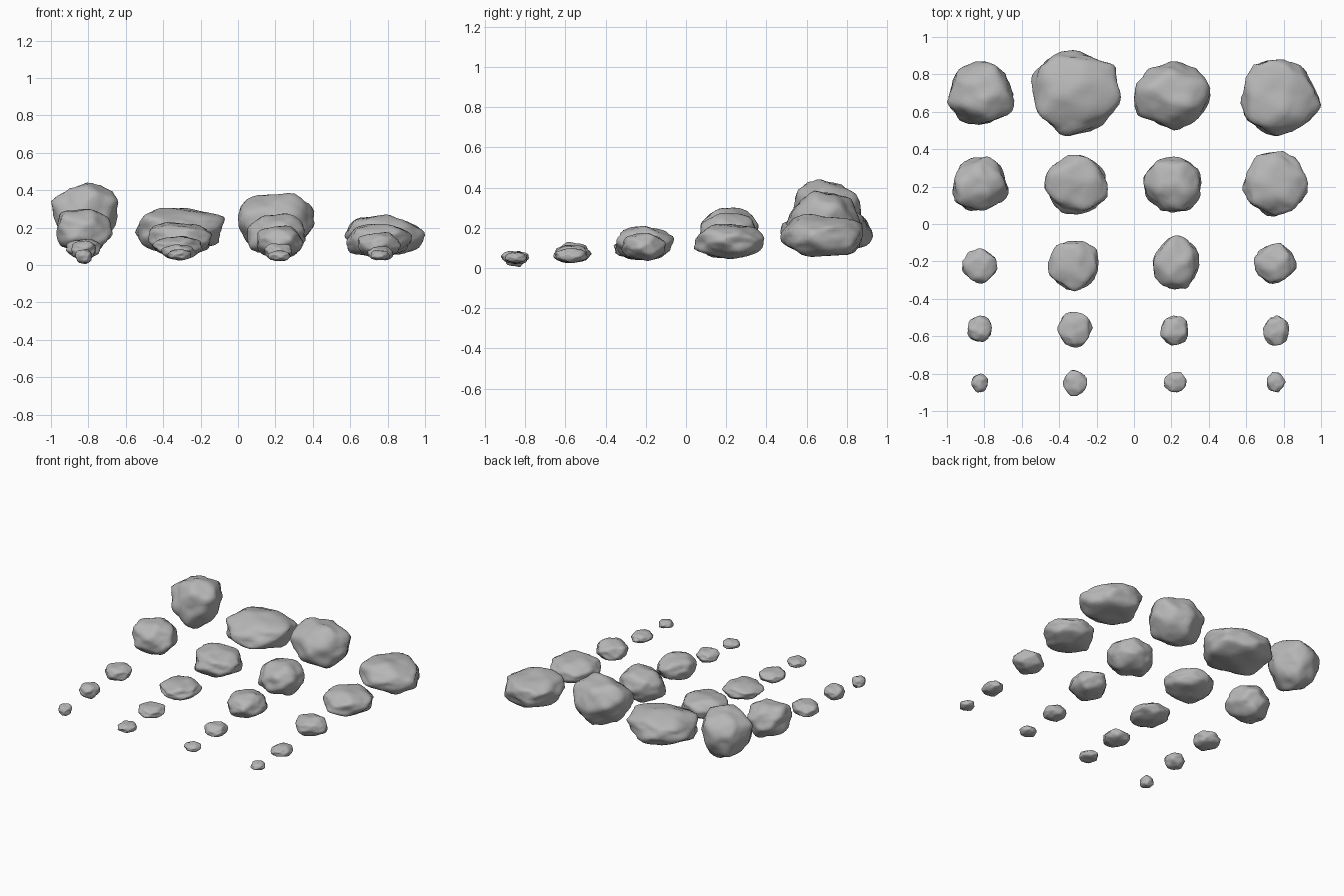
import bpy
import bmesh
import math
import random
from mathutils import Vector, noise

default_cube = bpy.data.objects.get("Cube")
if default_cube:
    bpy.data.objects.remove(default_cube, do_unlink=True)

# One plain grey stone material
stone = bpy.data.materials.new("grey stone")
stone.use_nodes = True
stone.diffuse_color = (0.47, 0.47, 0.47, 1)
stone.node_tree.nodes["Principled BSDF"].inputs["Base Color"].default_value = stone.diffuse_color
stone.node_tree.nodes["Principled BSDF"].inputs["Roughness"].default_value = 0.9


def facet_planes(rng, count):
    """Spread chipped facets evenly around the rock, then jitter them."""
    planes = []
    turn = rng.uniform(0, math.tau)
    for i in range(count):
        z = 1 - 2 * (i + 0.5) / count
        angle = turn + i * math.pi * (3 - math.sqrt(5))
        flat = math.sqrt(1 - z * z)
        normal = Vector((flat * math.cos(angle), flat * math.sin(angle), z))
        jitter = Vector([rng.uniform(-0.15, 0.15) for _ in range(3)])
        planes.append((normal + jitter).normalized() / rng.uniform(0.92, 1.05))
    return planes


def rock_radius(direction, planes, spur, offset):
    """Soft intersection of the facets, squared off in height, with fine lumps."""
    sharpness = 24
    total = sum(max(0, direction.dot(p)) ** sharpness for p in planes)
    radius = total ** (-1 / sharpness)
    # Full shoulders between the top and the sides
    fullness = 2.5
    radius *= (direction.xy.length ** fullness + abs(direction.z) ** fullness) ** (-1 / fullness)
    if spur:
        radius *= 1 + 0.13 * max(0, direction.dot(spur)) ** 5
    radius *= 1 + 0.05 * noise.noise(direction * 2 + offset)
    return radius * (1 + 0.04 * noise.noise(direction * 4.5 + offset))


def fit_to_box(verts, low, high):
    """Stretch the vertices so they exactly fill the given box."""
    for axis in range(3):
        values = [v.co[axis] for v in verts]
        start, span = min(values), max(values) - min(values)
        for v in verts:
            part = (v.co[axis] - start) / span
            v.co[axis] = low[axis] + part * (high[axis] - low[axis])


def make_rock(name, seed, low, high, spur=None, taper=0.0):
    rng = random.Random(seed)
    planes = facet_planes(rng, 20)
    offset = Vector([rng.uniform(0, 50) for _ in range(3)])
    spur = Vector(spur).normalized() if spur else None
    bm = bmesh.new()
    bmesh.ops.create_icosphere(bm, subdivisions=4, radius=1)
    for v in bm.verts:
        direction = v.co.normalized()
        v.co = direction * rock_radius(direction, planes, spur, offset)
        v.co.x *= 1 + taper * v.co.z
    fit_to_box(bm.verts, low, high)
    mesh = bpy.data.meshes.new(name)
    bm.to_mesh(mesh)
    bm.free()
    mesh.materials.append(stone)
    mesh.shade_smooth()
    rock = bpy.data.objects.new(name, mesh)
    bpy.context.collection.objects.link(rock)


# Rows from back to front; each rock is left, right, near, far, bottom, top in hundredths
rows = {
    "boulder": [(-100, -64, 53, 87, 8, 44), (-55, -7, 47, 93, 7, 30.5),
                (0, 41, 50, 87, 6, 38.5), (57, 100, 47, 88, 5.5, 27)],
    "large_stone": [(-97, -67, 7, 36, 6, 30), (-48, -14, 5, 37, 5, 23),
                    (5, 36, 6, 36, 5, 27.5), (58, 93, 4, 39, 4.5, 22)],
    "stone": [(-92, -73, -32, -13, 4, 14), (-46, -19, -36, -9, 4, 15.5),
              (10, 35, -35, -6, 4, 21), (64, 87, -32, -10, 3.5, 17.5)],
    "cobble": [(-89, -76, -63, -49, 3, 13), (-41, -22, -66, -47, 2.5, 11),
               (14, 29, -65, -49, 2.5, 11.5), (69, 83, -65, -49, 2.5, 10)],
    "pebble": [(-87, -78, -90, -80, 0.5, 8.5), (-38, -25, -92, -78, 2.5, 8.5),
               (16, 28, -90, -79, 2, 8), (71, 81, -90, -79, 2.5, 8)],
}
column_names = ("right", "inner_right", "inner_left", "left")

# Pointed ends and top-heavy shapes of particular rocks
spurs = {
    "boulder_inner_left": (-1, -0.1, 0.2),
    "boulder_left": (1, 0, -0.3),
    "large_stone_inner_left": (-1, 0, 0),
    "pebble_inner_left": (-1, -0.2, 0),
}
tapers = {"boulder_right": 0.15, "boulder_inner_right": 0.1, "boulder_inner_left": 0.1}

seed = 1
for size, rocks in rows.items():
    for column, box in zip(column_names, rocks):
        name = size + "_" + column
        left, right, near, far, bottom, top = [value / 100 for value in box]
        make_rock(name, seed, (left, near, bottom), (right, far, top),
                  spurs.get(name), tapers.get(name, 0.0))
        seed += 1
